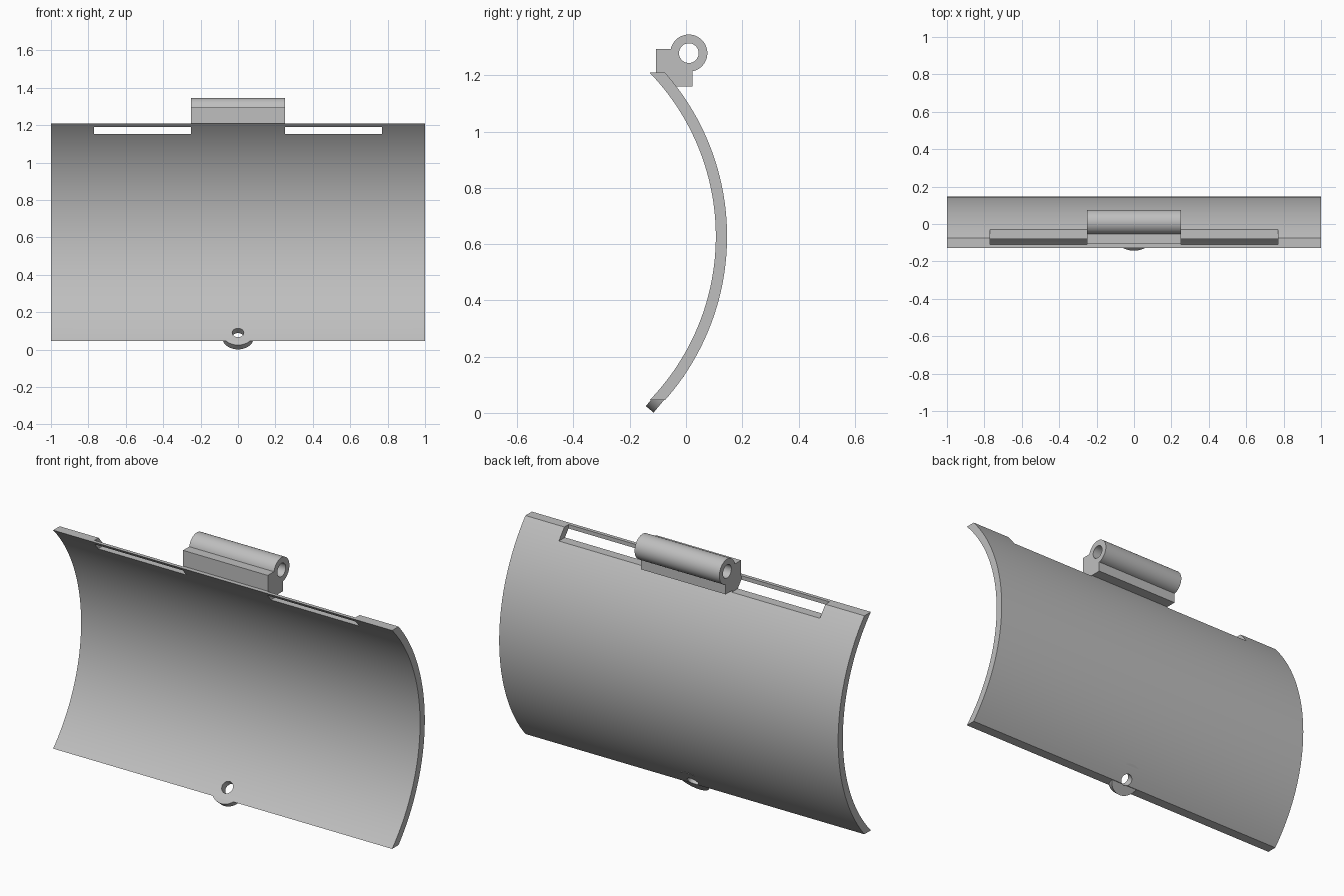
import bpy, bmesh
from math import sin, cos, pi, radians, asin, atan2, sqrt
from mathutils import Matrix, Vector

if "Cube" in bpy.data.objects:
    bpy.data.objects.remove(bpy.data.objects["Cube"])

grey = bpy.data.materials.new("light grey")
grey.use_nodes = True
colour = (0.52, 0.52, 0.52, 1)
grey.diffuse_color = colour
grey.node_tree.nodes["Principled BSDF"].inputs["Base Color"].default_value = colour


def make_object(name, bm):
    bmesh.ops.recalc_face_normals(bm, faces=bm.faces)
    mesh = bpy.data.meshes.new(name)
    bm.to_mesh(mesh)
    bm.free()
    mesh.materials.append(grey)
    obj = bpy.data.objects.new(name, mesh)
    bpy.context.collection.objects.link(obj)
    return obj


def extrude_profile(name, points, x0, x1):
    """Extrude a closed (y, z) profile along x."""
    bm = bmesh.new()
    face = bm.faces.new([bm.verts.new((x0, y, z)) for y, z in points])
    moved = bmesh.ops.extrude_face_region(bm, geom=[face])["geom"]
    verts = [v for v in moved if isinstance(v, bmesh.types.BMVert)]
    bmesh.ops.translate(bm, verts=verts, vec=(x1 - x0, 0, 0))
    return make_object(name, bm)


def cylinder(name, centre, axis, radius, length, segments=64):
    bm = bmesh.new()
    turn = Vector((0, 0, 1)).rotation_difference(Vector(axis)).to_matrix().to_4x4()
    bmesh.ops.create_cone(bm, cap_ends=True, segments=segments, radius1=radius,
                          radius2=radius, depth=length,
                          matrix=Matrix.Translation(centre) @ turn)
    return make_object(name, bm)


def arc(cy, cz, r, a0, a1, n):
    steps = [a0 + (a1 - a0) * i / n for i in range(n + 1)]
    return [(cy + r * cos(a), cz + r * sin(a)) for a in steps]


def cut(obj, cutters):
    bpy.context.view_layer.objects.active = obj
    for cutter in cutters:
        mod = obj.modifiers.new("cut", "BOOLEAN")
        mod.operation = "DIFFERENCE"
        mod.solver = "EXACT"
        mod.object = cutter
        bpy.ops.object.modifier_apply(modifier=mod.name)


# Curved shell, trimmed level at top and bottom
cy, cz, half = -0.732, 0.6275, 0.5825
r_in, r_out = 0.838, 0.878
a_in, a_out = asin(half / r_in), asin(half / r_out)
shell = extrude_profile("curved_shell",
                        arc(cy, cz, r_out, -a_out, a_out, 64)
                        + arc(cy, cz, r_in, a_in, -a_in, 64), -1, 1)

# Slots either side of the hinge, leaving a thin bar at the front
slot = [(-0.11, 1.153), (0.1, 1.153), (0.1, 1.3), (-0.11, 1.3)]
slots = [extrude_profile("slot_cutter", slot, min(s * 0.25, s * 0.77),
                         max(s * 0.25, s * 0.77)) for s in (-1, 1)]

# Hinge block with rounded barrel
hy, hz, hr = 0.01, 1.279, 0.066
block_front, block_back, block_top, block_base = -0.106, 0.023, 1.294, 1.161
start = -pi / 2 + asin((block_back - hy) / hr)
end = pi - asin((block_top - hz) / hr)
hinge = extrude_profile("hinge_block",
                        [(block_front, block_top), (block_front, 1.2),
                         (-0.065, block_base), (block_back, block_base)]
                        + arc(hy, hz, hr, start, end, 40), -0.25, 0.25)
pin_hole = cylinder("pin_hole_cutter", (0, hy, hz), (1, 0, 0), 0.035, 1)

# Round latch tab at the lower edge, set square to the shell wall
tab_z, thickness = 0.09, 0.036
dy = sqrt(r_in ** 2 - (cz - tab_z) ** 2)
a = atan2(tab_z - cz, dy)
normal = Vector((0, cos(a), sin(a)))
base = Vector((0, cy + dy, tab_z))
centre = base + normal * (thickness / 2 + 0.001)
tab = cylinder("latch_tab", centre, normal, 0.085, thickness)
tab_hole = cylinder("tab_hole_cutter", centre, normal, 0.031, 0.2, 32)

# Cut the openings, then drop the cutters
cut(shell, slots + [tab_hole])
cut(hinge, [pin_hole])
cut(tab, [tab_hole])
for cutter in slots + [pin_hole, tab_hole]:
    bpy.data.objects.remove(cutter)

# Smooth curved walls, keep edges crisp
bpy.ops.object.select_all(action="DESELECT")
for obj in (shell, hinge, tab):
    obj.select_set(True)
bpy.context.view_layer.objects.active = shell
bpy.ops.object.shade_smooth_by_angle(angle=radians(25))
